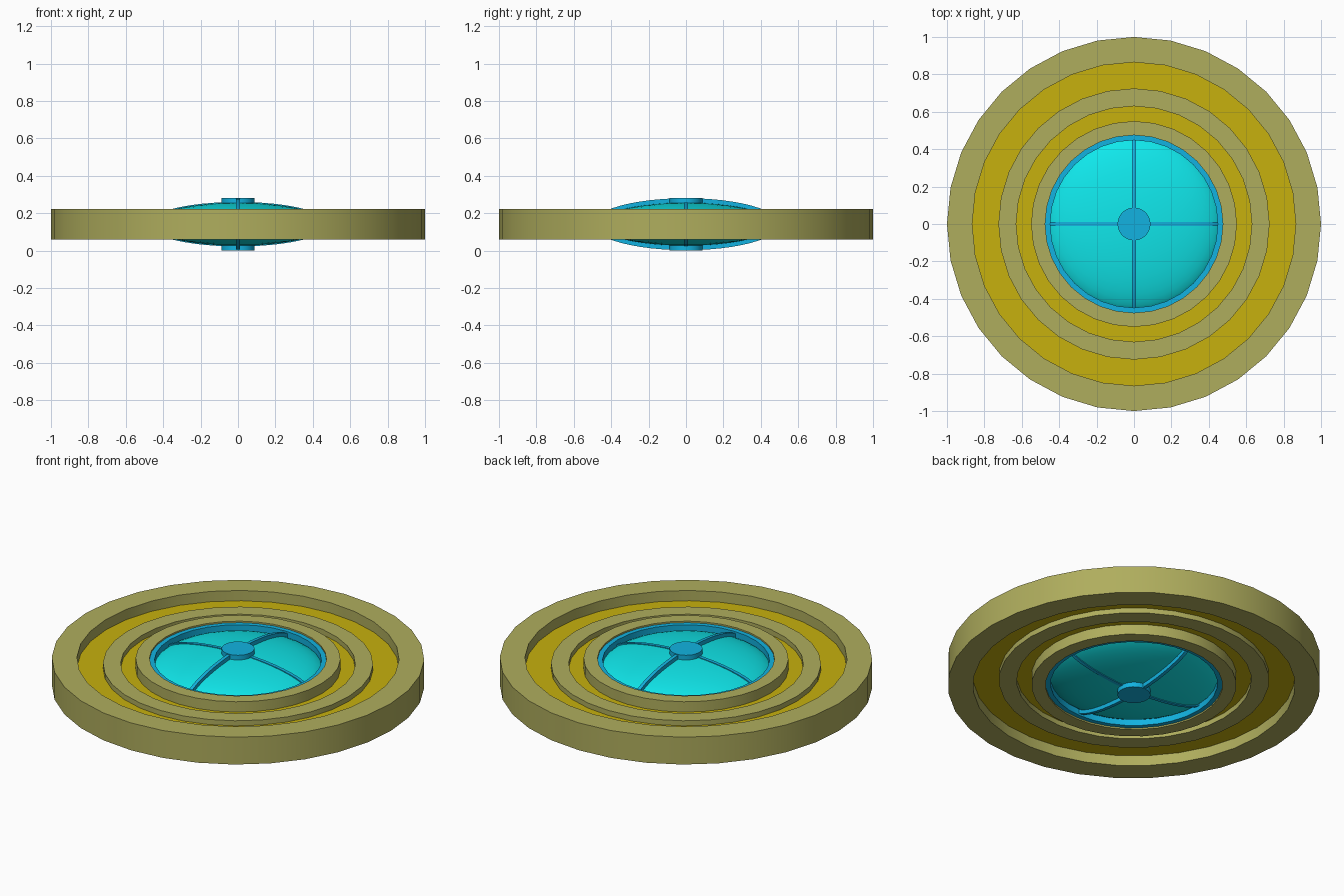
import bpy, bmesh, math

if "Cube" in bpy.data.objects:
    bpy.data.objects.remove(bpy.data.objects["Cube"])

MID = 0.141  # mirror plane height


def material(name, rgb):
    m = bpy.data.materials.new(name)
    m.diffuse_color = (*rgb, 1)
    m.use_nodes = True
    m.node_tree.nodes["Principled BSDF"].inputs["Base Color"].default_value = m.diffuse_color
    return m


OLIVE = material("olive", (0.43, 0.42, 0.11))
YELLOW = material("yellow", (0.57, 0.44, 0.004))
CYAN = material("cyan", (0.005, 0.80, 0.83))
BLUE = material("blue", (0.006, 0.45, 0.75))


def finish(name, bm, mat):
    bmesh.ops.recalc_face_normals(bm, faces=bm.faces)
    me = bpy.data.meshes.new(name)
    bm.to_mesh(me)
    bm.free()
    ob = bpy.data.objects.new(name, me)
    bpy.context.collection.objects.link(ob)
    me.materials.append(mat)
    bpy.ops.object.select_all(action='DESELECT')
    ob.select_set(True)
    bpy.context.view_layer.objects.active = ob
    bpy.ops.object.shade_smooth_by_angle(angle=math.radians(30))
    return ob


def annulus(name, r_in, r_out, half, mat, segs=32):
    """Flat ring with a rectangular section, centred on the mirror plane."""
    bm = bmesh.new()
    section = [(r_in, -half), (r_out, -half), (r_out, half), (r_in, half)]
    loops = []
    for i in range(segs):
        a = math.tau * i / segs
        loops.append([bm.verts.new((r * math.cos(a), r * math.sin(a), MID + z))
                      for r, z in section])
    for i in range(segs):
        p, q = loops[i], loops[(i + 1) % segs]
        for j in range(4):
            k = (j + 1) % 4
            bm.faces.new((p[j], q[j], q[k], p[k]))
    return finish(name, bm, mat)


def rib(name, along_y, radius, height, inner_height, width, mat, steps=24):
    """Elliptical hoop bar crossing over and under the lens."""
    bm = bmesh.new()
    loops = []
    for i in range(steps * 2):
        a = math.tau * i / (steps * 2)
        loop = []
        for r, h, s in ((radius, height, -1), (radius, height, 1),
                        (radius - 0.025, inner_height, 1),
                        (radius - 0.025, inner_height, -1)):
            u = max(-0.465, min(0.465, r * math.cos(a)))
            v = s * width / 2
            x, y = (v, u) if along_y else (u, v)
            loop.append(bm.verts.new((x, y, MID + h * math.sin(a))))
        loops.append(loop)
    for i in range(len(loops)):
        p, q = loops[i], loops[(i + 1) % len(loops)]
        for j in range(4):
            k = (j + 1) % 4
            bm.faces.new((p[j], q[j], q[k], p[k]))
    return finish(name, bm, mat)


# Stepped wheel: raised rings and recessed floors
annulus("outer_ring", 0.865, 1.0, 0.081, OLIVE)
annulus("middle_ring", 0.63, 0.725, 0.05, OLIVE)
annulus("inner_ring", 0.475, 0.55, 0.081, OLIVE)
annulus("outer_groove_floor", 0.725, 0.865, 0.02, YELLOW)
annulus("inner_groove_floor", 0.55, 0.63, 0.02, YELLOW)

# Blue frame around the lens
annulus("lens_rim", 0.448, 0.475, 0.072, BLUE)
rib("raised_rib", True, 0.50, 0.139, 0.105, 0.02, BLUE)
rib("low_rib", False, 0.485, 0.119, 0.10, 0.02, BLUE)

# Flattened glassy lens
bm = bmesh.new()
bmesh.ops.create_uvsphere(bm, u_segments=32, v_segments=24, radius=1)
for v in bm.verts:
    v.co.x *= 0.472
    v.co.y *= 0.472
    v.co.z = MID + v.co.z * 0.115
finish("lens", bm, CYAN)

# Central hub through both sides
bm = bmesh.new()
bmesh.ops.create_cone(bm, cap_ends=True, segments=32, radius1=0.088,
                      radius2=0.088, depth=MID * 2)
for v in bm.verts:
    v.co.z += MID
finish("hub", bm, BLUE)
